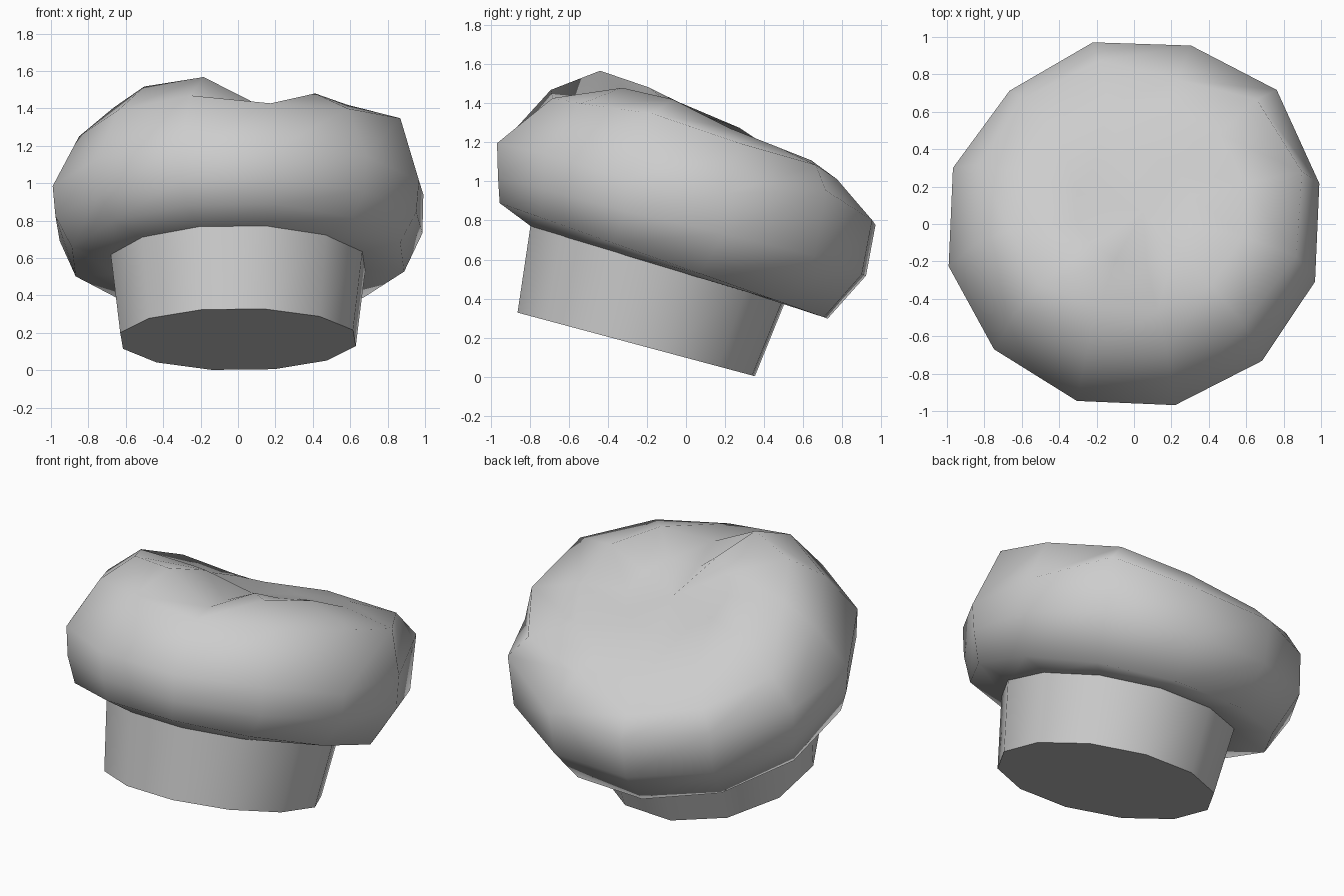
import bpy, bmesh, math
from mathutils import Matrix

cube = bpy.data.objects.get("Cube")
if cube:
    bpy.data.objects.remove(cube)

SIDES = 12
TILT = Matrix.Translation((0, -0.255, 0.165)) @ Matrix.Rotation(math.radians(-15), 4, 'X')
GREY = (0.61, 0.61, 0.61, 1)

cloth = bpy.data.materials.new("pale_grey_cloth")
cloth.use_nodes = True
cloth.diffuse_color = GREY
cloth.node_tree.nodes["Principled BSDF"].inputs["Base Color"].default_value = GREY


def ring(bm, radius, height, centre=0.0, lean=0.0, folds={}):
    """Polygon ring; lean lowers the back, folds move single corners (out, up)."""
    verts = []
    for i in range(SIDES):
        a = math.radians(12.5 + 360 / SIDES * i)
        out, up = folds.get(i, (0, 0))
        r = radius + out
        z = height - lean * math.sin(a) + up
        verts.append(bm.verts.new((r * math.cos(a), centre + r * math.sin(a), z)))
    return verts


def bridge(bm, low, high):
    for i in range(SIDES):
        j = (i + 1) % SIDES
        bm.faces.new((low[i], low[j], high[j], high[i]))


def finish(bm, name, angle):
    bmesh.ops.recalc_face_normals(bm, faces=bm.faces)
    bm.transform(TILT)
    mesh = bpy.data.meshes.new(name)
    bm.to_mesh(mesh)
    bm.free()
    mesh.materials.append(cloth)
    obj = bpy.data.objects.new(name, mesh)
    bpy.context.collection.objects.link(obj)
    bpy.ops.object.select_all(action='DESELECT')
    obj.select_set(True)
    bpy.context.view_layer.objects.active = obj
    bpy.ops.object.shade_smooth_by_angle(angle=math.radians(angle))


# Head band: slightly flared, closed flat underneath
bm = bmesh.new()
bottom = ring(bm, 0.645, 0.0)
bridge(bm, bottom, ring(bm, 0.7, 0.45, lean=0.02))
bm.faces.new(bottom)
finish(bm, "head_band", 40)

# Puffed crown: stacked rings, with a fold running in from the front
bm = bmesh.new()
side_folds = {1: (0.02, 0.12), 2: (0, 0.02), 4: (-0.03, 0), 6: (0, -0.05), 11: (0, -0.04)}
shoulder_folds = {0: (0.05, 0.08), 1: (0.02, 0.11), 2: (-0.11, 0.09), 8: (-0.02, 0),
                  9: (-0.06, -0.04), 10: (0, -0.01), 11: (0.04, 0.07)}
top_folds = {3: (0, -0.07), 4: (0, -0.04), 5: (0, 0.02), 6: (0.07, 0.03), 7: (0.07, 0.03),
             8: (0, 0.03), 9: (-0.03, -0.13), 10: (0, -0.01), 11: (0, 0.03)}
inner_folds = {6: (0, 0.03), 7: (0, 0.06), 8: (0, 0.07), 9: (0, -0.07), 10: (0, 0.01)}
rings = [
    ring(bm, 0.68, 0.42, 0.0, 0.02),
    ring(bm, 0.91, 0.45, 0.025, 0.07),
    ring(bm, 1.0, 0.645, 0.07, 0, {0: (0.01, 0.02), 1: (0.03, 0.03)}),
    ring(bm, 1.015, 0.86, 0.035, -0.05, side_folds),
    ring(bm, 0.87, 1.07, 0.05, 0.08, shoulder_folds),
    ring(bm, 0.61, 1.21, 0.04, 0.07, top_folds),
    ring(bm, 0.32, 1.19, 0.03, 0.03, inner_folds),
]
for low, high in zip(rings, rings[1:]):
    bridge(bm, low, high)
# Sunken middle of the top
middle = bm.verts.new((0.05, 0.02, 1.16))
for i in range(SIDES):
    bm.faces.new((rings[-1][i], rings[-1][(i + 1) % SIDES], middle))
finish(bm, "puffed_crown", 180)
